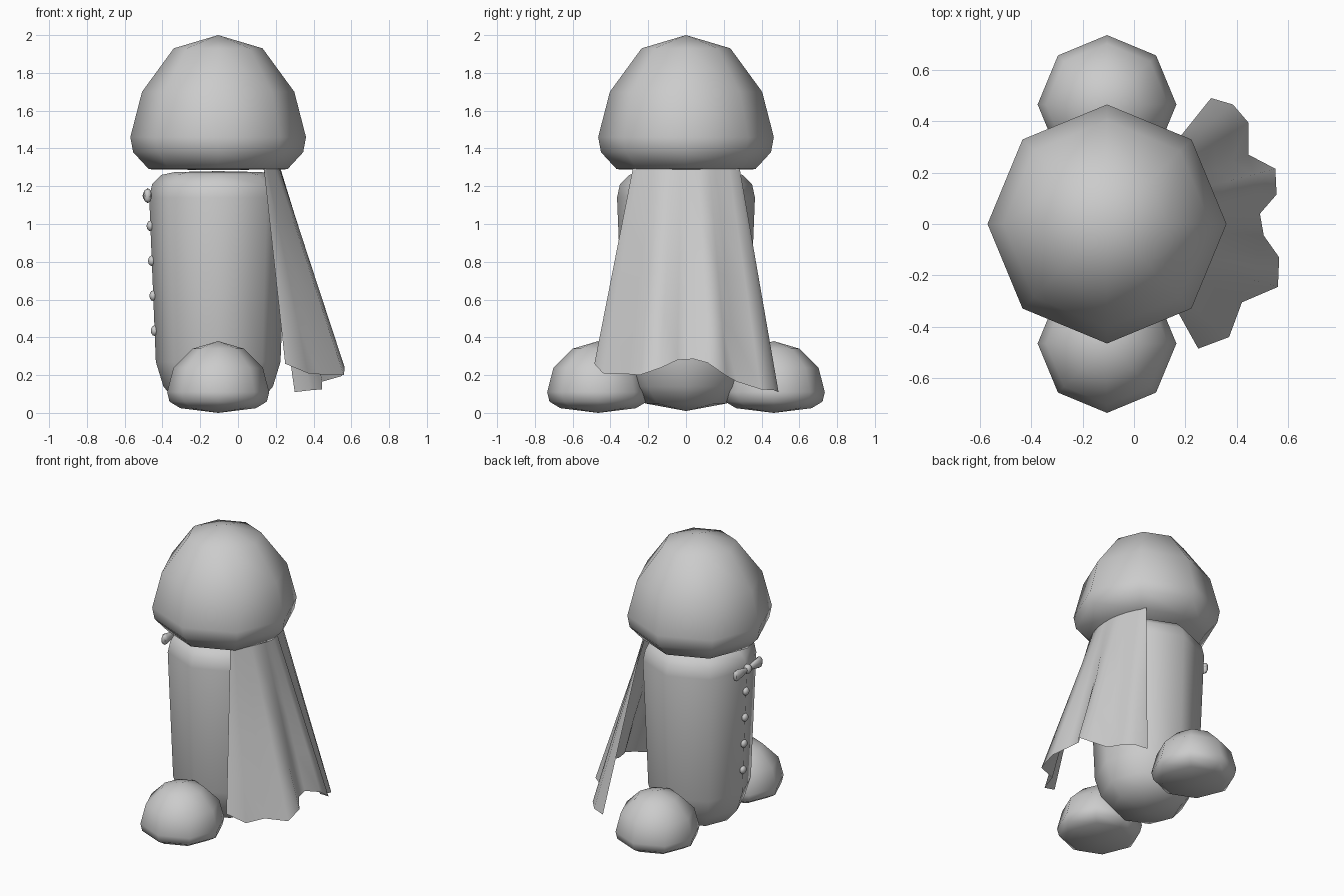
import bpy, bmesh, math
from mathutils import Vector

if "Cube" in bpy.data.objects:
    bpy.data.objects.remove(bpy.data.objects["Cube"])

CX = -0.105  # axis of the figure


def finish(name, bm, angle=65, recalc=True):
    if recalc:
        bmesh.ops.recalc_face_normals(bm, faces=bm.faces)
    me = bpy.data.meshes.new(name)
    bm.to_mesh(me)
    bm.free()
    ob = bpy.data.objects.new(name, me)
    bpy.context.collection.objects.link(ob)
    bpy.ops.object.select_all(action='DESELECT')
    ob.select_set(True)
    bpy.context.view_layer.objects.active = ob
    bpy.ops.object.shade_smooth_by_angle(angle=math.radians(angle))
    return ob


def lathe(name, profile, x, y, sides=8):
    """Turn (radius, z) points, pole to pole, around a vertical axis."""
    bm = bmesh.new()
    rings = []
    for r, z in profile:
        if r == 0:
            rings.append([bm.verts.new((x, y, z))] * sides)
        else:
            rings.append([bm.verts.new((x + r * math.cos(math.tau * i / sides),
                                        y + r * math.sin(math.tau * i / sides), z))
                          for i in range(sides)])
    for a, b in zip(rings, rings[1:]):
        for i in range(sides):
            j = (i + 1) % sides
            bm.faces.new(list(dict.fromkeys((a[i], a[j], b[j], b[i]))))
    return finish(name, bm)


def ball(name, loc, size):
    bm = bmesh.new()
    bmesh.ops.create_uvsphere(bm, u_segments=8, v_segments=6, radius=1)
    for v in bm.verts:
        v.co = Vector(loc) + v.co * Vector(size)
    return finish(name, bm)


# Cap
lathe("cap", [(0, 2.0), (0.235, 1.93), (0.403, 1.70), (0.465, 1.46),
              (0.45, 1.38), (0.367, 1.29), (0, 1.285)], CX, 0)

# Stem body
lathe("body", [(0, 1.28), (0.23, 1.275), (0.30, 1.26), (0.35, 1.21), (0.365, 1.14),
               (0.33, 0.27), (0.29, 0.14), (0.215, 0.05), (0, 0.01)], CX, 0)

# Feet
for side, s in (("left", 1), ("right", -1)):
    lathe("foot_" + side, [(0, 0.38), (0.135, 0.34), (0.237, 0.238), (0.27, 0.11),
                           (0.258, 0.06), (0.20, 0.025), (0, 0.0)], CX, s * 0.465)

# Buttons down the body
for i in range(4):
    z = 0.435 + i * 0.185
    face_x = CX - 0.33 - 0.035 * (z - 0.27) / 0.87
    ball(f"button_{i + 1}", (face_x, 0, z), (0.02, 0.028, 0.028))

# Bow tie: knot and two flared loops
ball("bow_knot", (-0.477, 0, 1.15), (0.028, 0.028, 0.032))
for side, s in (("left", 1), ("right", -1)):
    bm = bmesh.new()
    rings = []
    for dy, rx, rz in ((0.015, 0.012, 0.014), (0.07, 0.018, 0.028),
                       (0.125, 0.023, 0.04), (0.145, 0.014, 0.028)):
        rings.append([bm.verts.new((-0.478 + rx * math.cos(math.tau * i / 8), s * dy,
                                    1.15 + rz * math.sin(math.tau * i / 8)))
                      for i in range(8)])
    for a, b in zip(rings, rings[1:]):
        for i in range(8):
            bm.faces.new((a[i], a[(i + 1) % 8], b[(i + 1) % 8], b[i]))
    bm.faces.new(rings[0])
    bm.faces.new(rings[-1])
    finish("bow_loop_" + side, bm)

# Cape: folded hem lofted up to a curved collar
hem = [(.25, -.485, .26), (.37, -.44, .21), (.42, -.305, .205), (.56, -.245, .20),
       (.565, -.13, .24), (.505, -.045, .28), (.49, .04, .285), (.555, .115, .265),
       (.55, .215, .195), (.445, .27, .165), (.445, .395, .125), (.385, .465, .12),
       (.30, .49, .11)]
bm = bmesh.new()
rows = []
for k in range(5):
    t = k / 4
    row = []
    for x, y, z in hem:
        ty = y * 0.58
        top = Vector((0.225 - 0.09 * (ty / 0.284) ** 2, ty, 1.295))
        row.append(bm.verts.new(top.lerp(Vector((x, y, z)), t)))
    rows.append(row)
for a, b in zip(rows, rows[1:]):
    for i in range(len(hem) - 1):
        bm.faces.new((a[i], b[i], b[i + 1], a[i + 1]))
finish("cape", bm, 80, recalc=False)
